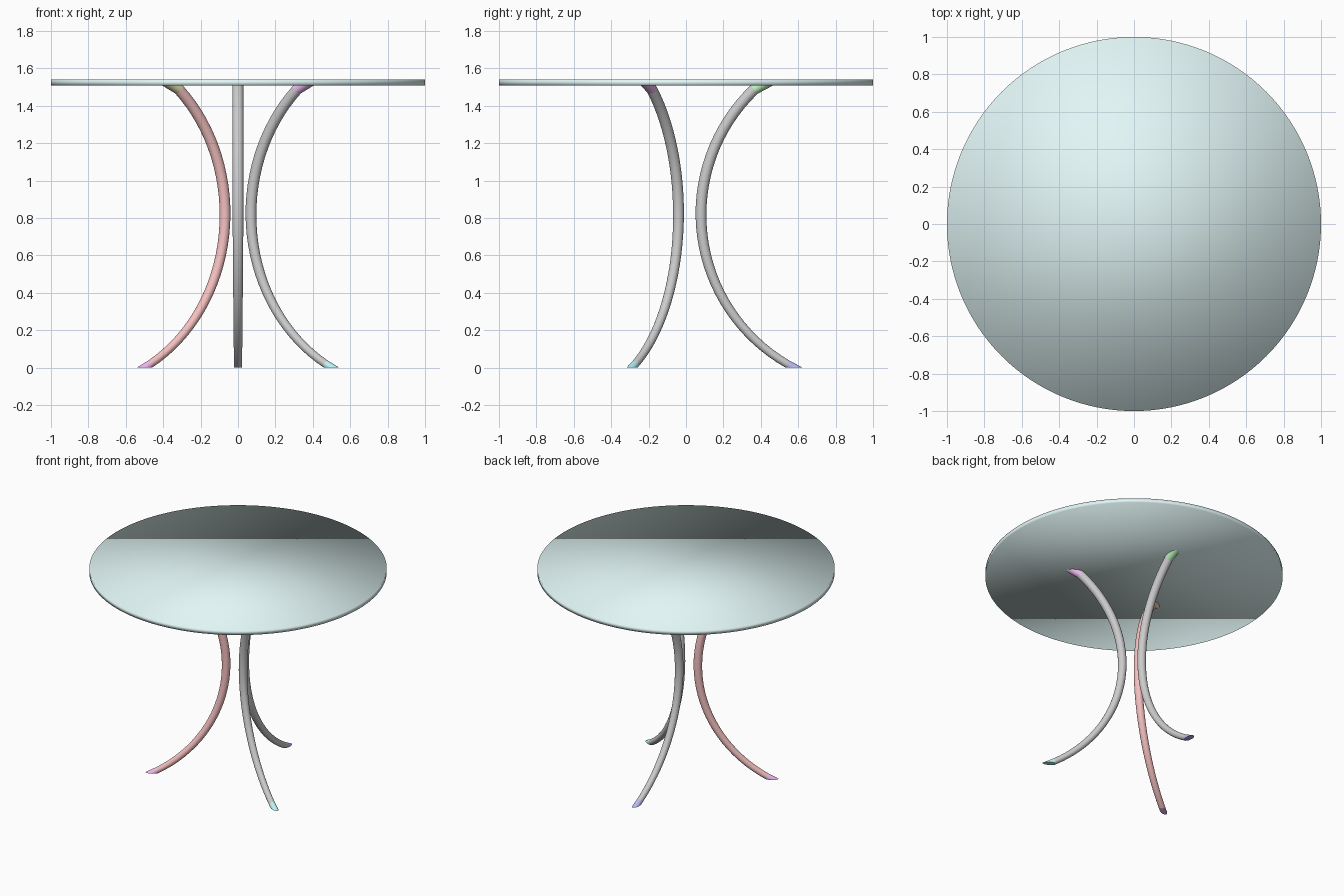
import bpy, bmesh
from math import sin, cos, asin, radians, pi
from mathutils import Vector, Matrix

if "Cube" in bpy.data.objects:
    bpy.data.objects.remove(bpy.data.objects["Cube"])

SIDES, STEPS = 24, 32
TOP_Z = 1.508
ARC_R, ARC_Z = 0.925, 0.82          # leg arc radius and waist height
ARC_X = 0.08 + ARC_R                # arc centre, measured outwards from the axis
R_FOOT, R_MID, R_HEAD = 0.0215, 0.029, 0.0295


def material(name, rgb):
    mat = bpy.data.materials.new(name)
    mat.diffuse_color = (*rgb, 1)
    mat.use_nodes = True
    mat.node_tree.nodes["Principled BSDF"].inputs["Base Color"].default_value = mat.diffuse_color
    return mat


def make_object(name, bm, mat=None):
    bmesh.ops.recalc_face_normals(bm, faces=bm.faces)
    mesh = bpy.data.meshes.new(name)
    bm.to_mesh(mesh)
    bm.free()
    obj = bpy.data.objects.new(name, mesh)
    bpy.context.collection.objects.link(obj)
    if mat:
        mesh.materials.append(mat)
    return obj


def smooth(obj, angle=40):
    bpy.ops.object.select_all(action='DESELECT')
    obj.select_set(True)
    bpy.context.view_layer.objects.active = obj
    bpy.ops.object.shade_smooth_by_angle(angle=radians(angle))


def ring(phi, r):
    """Circle of points square to the leg arc at angle phi."""
    inward = Vector((-cos(phi), 0, sin(phi)))
    centre = Vector((ARC_X, 0, ARC_Z)) + inward * ARC_R
    return [centre + inward * r * cos(2 * pi * i / SIDES)
            + Vector((0, r * sin(2 * pi * i / SIDES), 0)) for i in range(SIDES)]


def loft(name, rings, turn, mat=None):
    bm = bmesh.new()
    loops = [[bm.verts.new(p) for p in pts] for pts in rings]
    for a, b in zip(loops, loops[1:]):
        for i in range(SIDES):
            j = (i + 1) % SIDES
            bm.faces.new((a[i], a[j], b[j], b[i]))
    bm.faces.new(loops[0])
    bm.faces.new(loops[-1])
    bmesh.ops.remove_doubles(bm, verts=bm.verts, dist=1e-5)
    bmesh.ops.transform(bm, matrix=Matrix.Rotation(turn, 4, 'Z'), verts=bm.verts)
    smooth(make_object(name, bm, mat))


def flat_cut(pts, z):
    """Slide a ring outwards along the leg until it lies on height z."""
    slope = 1 / cos(radians(62)) * sin(radians(62))
    return [Vector((p.x + abs(z - p.z) * slope, p.y, z)) for p in pts]


# round table top, softly shaded over the rim
bm = bmesh.new()
bmesh.ops.create_cone(bm, cap_ends=True, segments=128, radius1=1, radius2=1, depth=0.032,
                      matrix=Matrix.Translation((0, 0, TOP_Z + 0.016)))
top = make_object("table_top", bm, material("pale_teal", (0.76, 0.92, 0.92)))
top.data.polygons.foreach_set("use_smooth", [True] * len(top.data.polygons))

# three bowed, tapering legs with flat-cut end tips
phi0 = -asin(ARC_Z / (ARC_R + R_FOOT))
phi1 = asin((TOP_Z - ARC_Z) / (ARC_R + R_HEAD))
arc = []
for s in range(STEPS + 1):
    phi = phi0 + (phi1 - phi0) * s / STEPS
    r = R_MID + ((R_FOOT - R_MID) * phi / phi0 if phi < 0 else (R_HEAD - R_MID) * phi / phi1)
    arc.append(ring(phi, r))

legs = [("back", 90, None, (0.5, 0.88, 0.5), (0.5, 0.5, 0.88)),
        ("left", 210, (0.92, 0.53, 0.53), (0.78, 0.74, 0.42), (0.88, 0.5, 0.85)),
        ("right", 330, None, (0.88, 0.5, 0.88), (0.5, 0.88, 0.88))]
for side, deg, colour, head, foot in legs:
    turn = radians(deg)
    loft(side + "_leg", arc, turn, material(side + "_leg", colour) if colour else None)
    loft(side + "_head_tip", [arc[-1], flat_cut(arc[-1], TOP_Z)], turn,
         material(side + "_head", head))
    loft(side + "_foot_tip", [arc[0], flat_cut(arc[0], 0)], turn,
         material(side + "_foot", foot))
